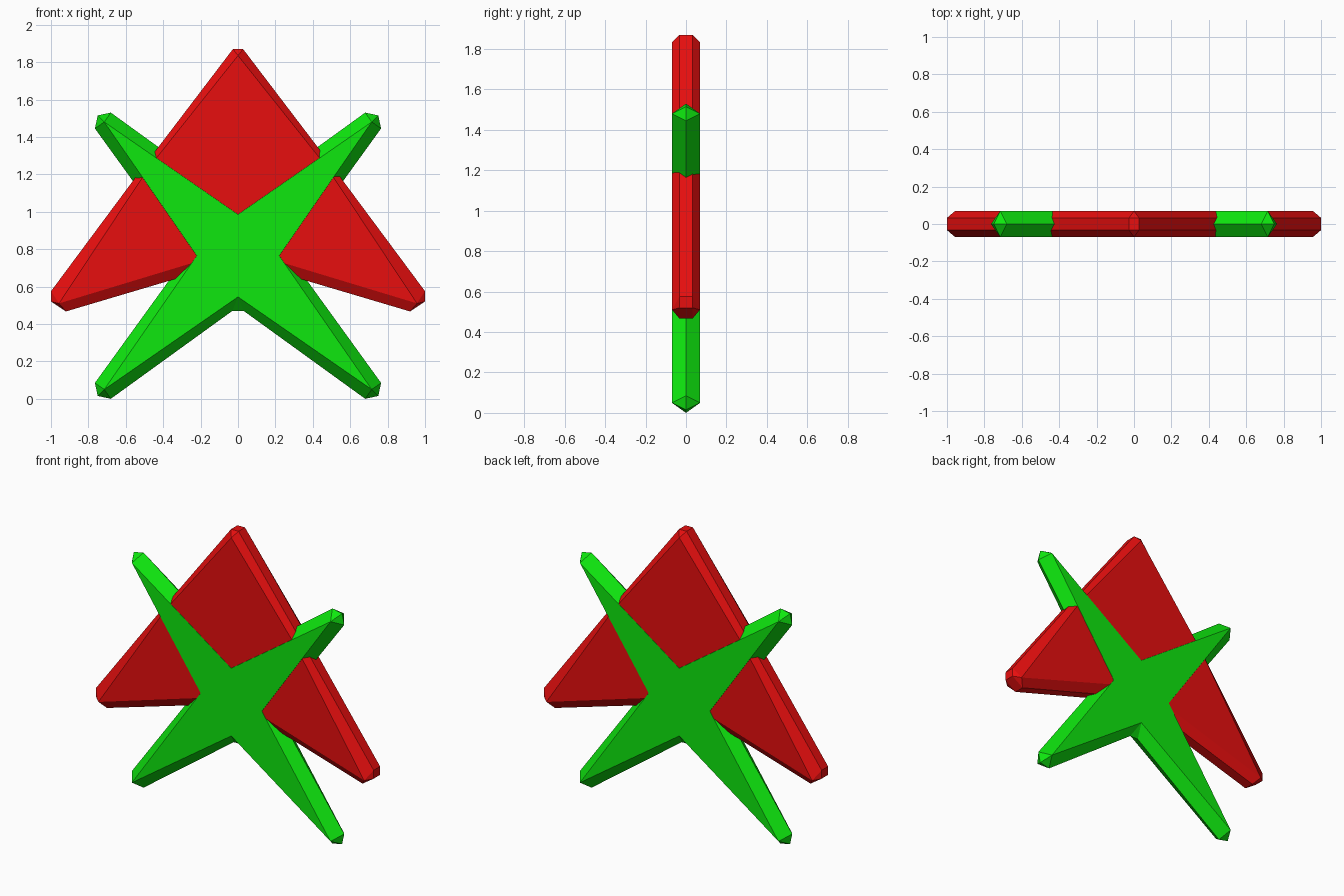
import bpy, bmesh

if "Cube" in bpy.data.objects:
    bpy.data.objects.remove(bpy.data.objects["Cube"])

CENTRE_Z = 0.765


def loft_plate(name, rings, colour):
    """Join (y, [(x, z), ...]) rings; coincident points merge into tapered facets."""
    bm = bmesh.new()
    lookup = {}

    def vert(x, y, z):
        key = (round(x, 4), round(y, 4), round(z, 4))
        if key not in lookup:
            lookup[key] = bm.verts.new(key)
        return lookup[key]

    def face(verts):
        verts = list(dict.fromkeys(verts))
        if len(verts) > 2:
            bm.faces.new(verts)

    loops = [[vert(x, y, z) for x, z in pts] for y, pts in rings]
    n = len(loops[0])
    for a, b in zip(loops, loops[1:]):
        for i in range(n):
            j = (i + 1) % n
            face([a[i], a[j], b[j], b[i]])
    face(loops[0][::-1])
    face(loops[-1])
    bmesh.ops.recalc_face_normals(bm, faces=bm.faces)
    mesh = bpy.data.meshes.new(name)
    bm.to_mesh(mesh)
    bm.free()
    mat = bpy.data.materials.new(name + "_colour")
    mat.diffuse_color = colour
    mat.use_nodes = True
    mat.node_tree.nodes["Principled BSDF"].inputs["Base Color"].default_value = mat.diffuse_color
    mesh.materials.append(mat)
    obj = bpy.data.objects.new(name, mesh)
    bpy.context.collection.objects.link(obj)
    return obj


def four_fold(points):
    """Repeat one quarter outline around the star centre."""
    out = []
    for turn in range(4):
        out += [(x, z + CENTRE_Z) for x, z in points]
        points = [(z, -x) for x, z in points]
    return out


def mirrored(points):
    """Close a right half outline with its mirror image."""
    return points + [(-x, z) for x, z in reversed(points)]


# Green four-pointed star: flat faces with a ridge around the middle
star_face = four_fold([(0, 0.22), (0.715, 0.715), (0.715, 0.715),
                       (0.715, 0.715), (0.22, 0)])
star_ridge = four_fold([(0.03, 0.295), (0.68, 0.765), (0.75, 0.75),
                        (0.765, 0.68), (0.295, 0.03)])
loft_plate("green_star", [(-0.07, star_face), (0, star_ridge), (0.07, star_face)],
           (0.0045, 0.8, 0.0045, 1))

# Red three-pointed plate: chamfered rim with a flat band
red_face = mirrored([(0, 1.835), (0.47, 1.245), (0.957, 0.51),
                     (0.957, 0.51), (0.957, 0.51), (0, 0.80)])
red_band = mirrored([(0.027, 1.87), (0.495, 1.255), (1.0, 0.575),
                     (1.0, 0.52), (0.92, 0.467), (0, 0.74)])
loft_plate("red_plate", [(-0.069, red_face), (-0.033, red_band),
                         (0.033, red_band), (0.069, red_face)],
           (0.8, 0.0045, 0.0045, 1))
